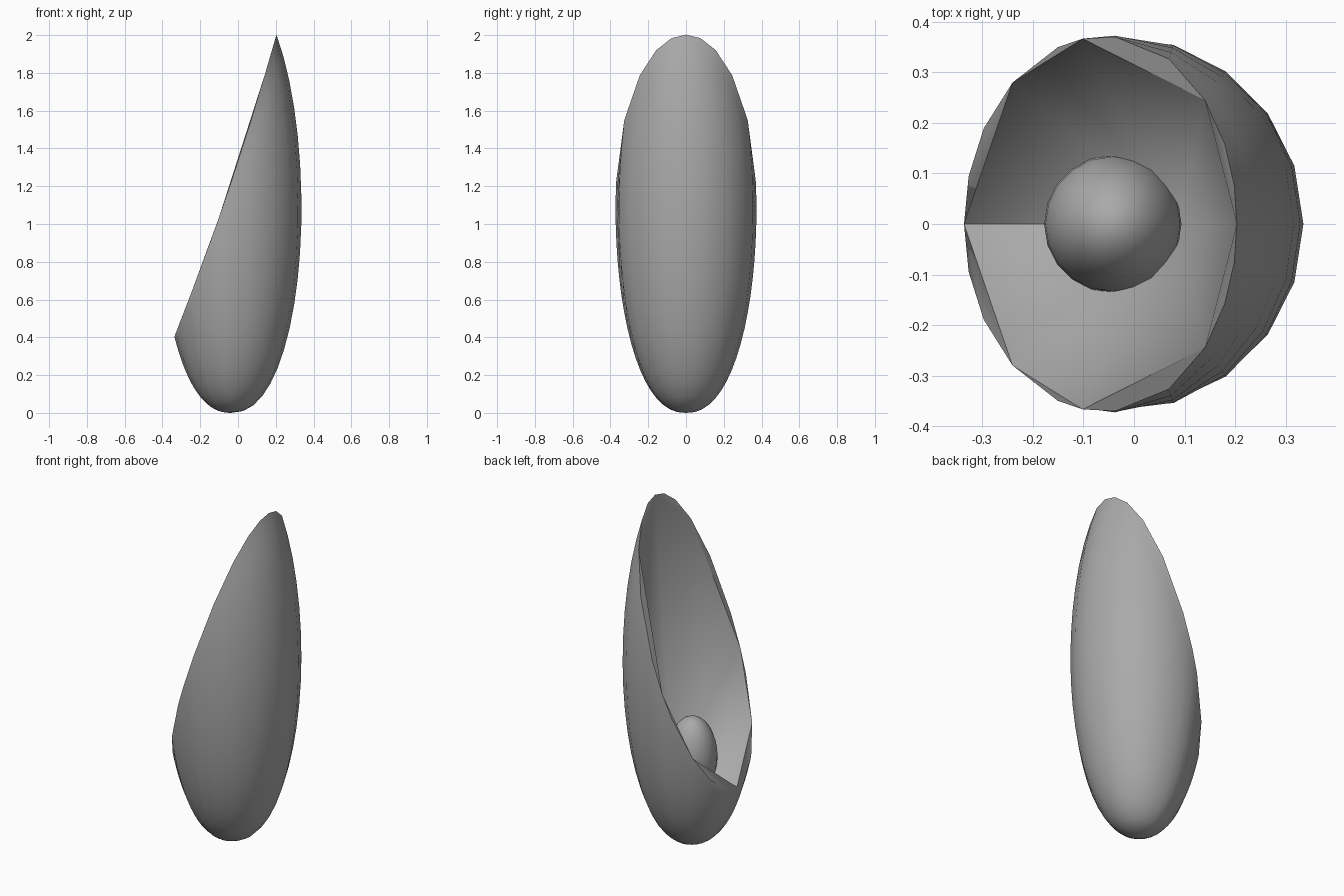
import bpy, bmesh, math

if "Cube" in bpy.data.objects:
    bpy.data.objects.remove(bpy.data.objects["Cube"], do_unlink=True)

AXIS_X = -0.037
RADIUS = 0.373
MID_Z = 1.08
ROWS = 18
# Meridian directions in degrees, with one extra on each side of the opening
ANGLES = sorted([18 * i for i in range(20)] + [100, 260])
# Rim corners that the coarse hollow is fanned from
CORNERS = [0, 54, 100, 126, 180, 234, 260, 306]
HOLLOW_TIP = (0.09, 0, 0.38)

grey = bpy.data.materials.new("plain grey")
grey.use_nodes = True
colour = (0.4, 0.4, 0.4, 1)
grey.diffuse_color = colour
grey.node_tree.nodes["Principled BSDF"].inputs["Base Color"].default_value = colour


def egg_point(t, angle):
    """Point on the egg; t runs from 0 at the bottom to pi at the top."""
    if t < math.pi / 2:
        r, z = RADIUS * math.sin(t) ** 0.88, MID_Z * (1 - math.cos(t))
    else:
        r, z = RADIUS * math.sin(t), MID_Z - 1.208 * math.cos(t)
    return AXIS_X + r * math.cos(angle), r * math.sin(angle), z


def is_cut_away(p):
    """Slanting, slightly hollowed opening that faces -x."""
    k = (p[2] - 0.4) / 1.6
    return p[0] < -0.338 + 0.541 * k + 0.024 * math.sin(math.pi * k) and p[2] > 0.3


def rim_t(angle):
    """Height parameter at which a meridian meets the opening."""
    low, high = 0.3, math.pi - 0.01
    for _ in range(40):
        mid = (low + high) / 2
        if is_cut_away(egg_point(mid, angle)):
            high = mid
        else:
            low = mid
    return low


def finish(bm, name, degrees):
    bmesh.ops.recalc_face_normals(bm, faces=bm.faces)
    mesh = bpy.data.meshes.new(name)
    bm.to_mesh(mesh)
    bm.free()
    mesh.materials.append(grey)
    obj = bpy.data.objects.new(name, mesh)
    bpy.context.collection.objects.link(obj)
    bpy.ops.object.select_all(action='DESELECT')
    obj.select_set(True)
    bpy.context.view_layer.objects.active = obj
    bpy.ops.object.shade_smooth_by_angle(angle=math.radians(degrees))


# Outer egg: each meridian runs from the bottom up to the slanted rim
bm = bmesh.new()
bottom = bm.verts.new((AXIS_X, 0, 0))
columns = []
for degrees in ANGLES:
    a = math.radians(degrees)
    end = rim_t(a)
    columns.append([bm.verts.new(egg_point(end * j / ROWS, a))
                    for j in range(1, ROWS + 1)])
for i, c in enumerate(columns):
    d = columns[(i + 1) % len(columns)]
    bm.faces.new((bottom, d[0], c[0]))
    for j in range(ROWS - 1):
        bm.faces.new((c[j], d[j], d[j + 1], c[j + 1]))

# Hollow: coarse facets from the rim down to one low point, with slivers at the rim
rim = [c[-1] for c in columns]
tip = bm.verts.new(HOLLOW_TIP)
picks = [ANGLES.index(a) for a in CORNERS] + [len(rim)]
for first, last in zip(picks, picks[1:]):
    arc = [rim[k % len(rim)] for k in range(first, last + 1)]
    bm.faces.new((arc[0], arc[-1], tip))
    if len(arc) > 2:
        bm.faces.new(arc)
finish(bm, "shell", 40)

# Small upright core resting in the hollow
bm = bmesh.new()
bmesh.ops.create_uvsphere(bm, u_segments=20, v_segments=16, radius=1)
for v in bm.verts:
    v.co = (-0.042 + 0.136 * v.co.x, 0.136 * v.co.y, 0.51 + 0.235 * v.co.z)
finish(bm, "core", 40)
